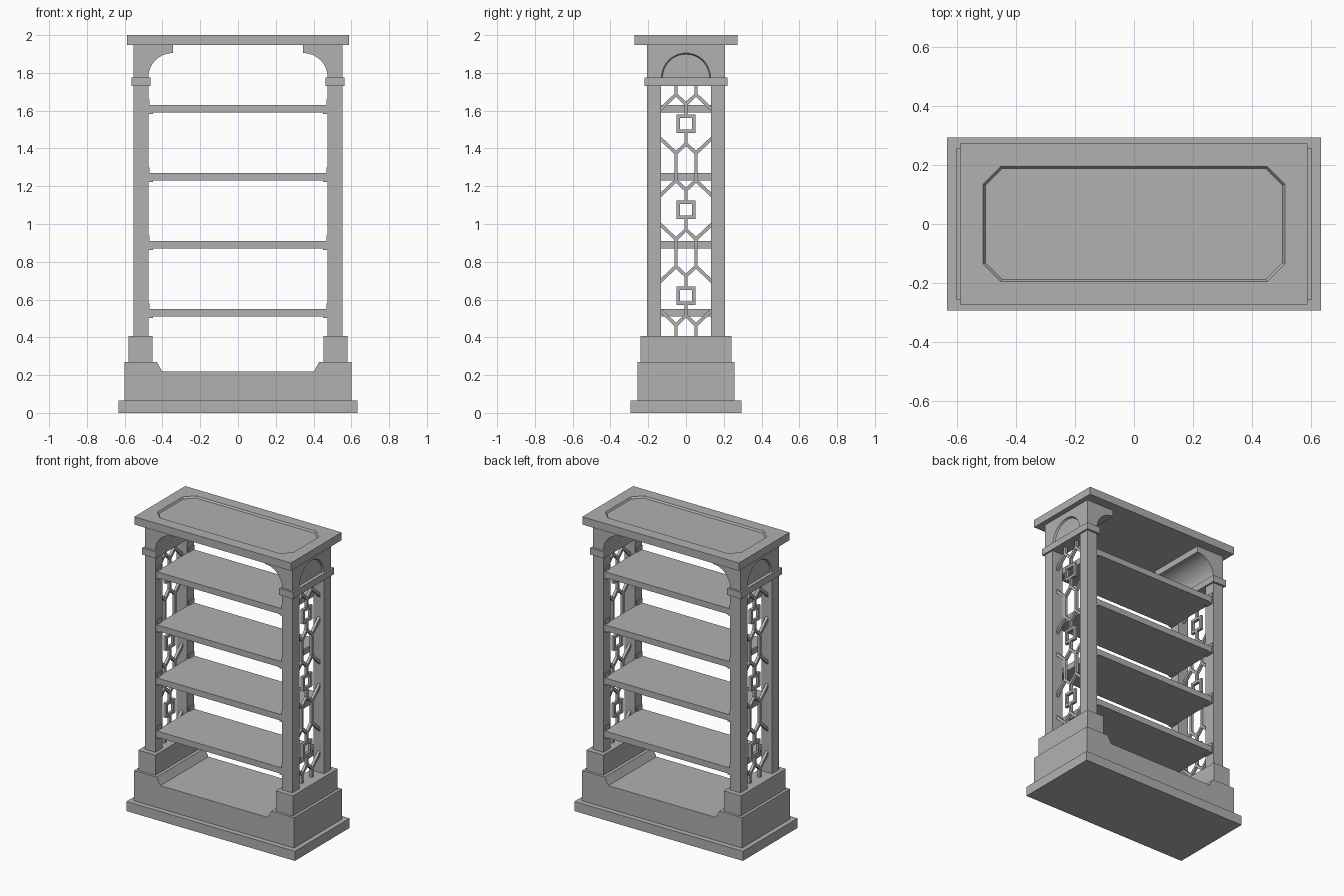
import bpy, bmesh, math

if "Cube" in bpy.data.objects:
    bpy.data.objects.remove(bpy.data.objects["Cube"])

grey = bpy.data.materials.new("dark_grey")
grey.diffuse_color = (0.44, 0.44, 0.44, 1)
grey.use_nodes = True
grey.node_tree.nodes["Principled BSDF"].inputs["Base Color"].default_value = grey.diffuse_color


def finish(name, bm):
    bmesh.ops.recalc_face_normals(bm, faces=bm.faces)
    me = bpy.data.meshes.new(name)
    bm.to_mesh(me)
    bm.free()
    me.materials.append(grey)
    ob = bpy.data.objects.new(name, me)
    bpy.context.collection.objects.link(ob)
    return ob


def add_loft(bm, pts_a, pts_b, axis, a, b):
    """Closed solid between two matching 2D profiles at a and b along an axis."""
    def place(p, t):
        return {'x': (t, p[0], p[1]), 'y': (p[0], t, p[1]), 'z': (p[0], p[1], t)}[axis]
    va = [bm.verts.new(place(p, a)) for p in pts_a]
    vb = [bm.verts.new(place(p, b)) for p in pts_b]
    n = len(va)
    bm.faces.new(va)
    bm.faces.new(vb[::-1])
    for i in range(n):
        j = (i + 1) % n
        bm.faces.new((va[i], vb[i], vb[j], va[j]))


def loft(name, pts_a, pts_b, axis, a, b):
    bm = bmesh.new()
    add_loft(bm, pts_a, pts_b, axis, a, b)
    return finish(name, bm)


def box(name, x0, x1, y0, y1, z0, z1):
    r = [(x0, y0), (x1, y0), (x1, y1), (x0, y1)]
    return loft(name, r, r, 'z', z0, z1)


def carve(ob, cutter):
    mod = ob.modifiers.new("recess", 'BOOLEAN')
    mod.operation = 'DIFFERENCE'
    mod.solver = 'EXACT'
    mod.object = cutter
    bpy.context.view_layer.objects.active = ob
    bpy.ops.object.modifier_apply(modifier=mod.name)
    bpy.data.objects.remove(cutter)


def octagon(hx, hy, c):
    return [(hx, -hy + c), (hx, hy - c), (hx - c, hy), (-hx + c, hy),
            (-hx, hy - c), (-hx, -hy + c), (-hx + c, -hy), (hx - c, -hy)]


SPRING = 1.775  # height where the arches start


def arch(r):
    return [(r * math.cos(math.pi * i / 32), SPRING + r * math.sin(math.pi * i / 32)) for i in range(33)]


# Base: plinth and raised-end body
box("plinth", -0.632, 0.632, -0.293, 0.293, 0, 0.065)
body = [(-0.60, 0.065), (0.60, 0.065), (0.60, 0.27), (0.43, 0.27), (0.402, 0.22),
        (-0.402, 0.22), (-0.43, 0.27), (-0.60, 0.27)]
loft("base_body", body, body, 'y', -0.257, 0.257)

# Top slab with bevelled octagonal recess
top = box("top_slab", -0.587, 0.587, -0.272, 0.272, 1.947, 2.0)
carve(top, loft("top_cutter", octagon(0.503, 0.188, 0.057), octagon(0.515, 0.200, 0.062), 'z', 1.988, 2.008))


# Lattice bars in the y-z plane
def add_bar(bm, p, q, x0, x1, w=0.018):
    dy, dz = q[0] - p[0], q[1] - p[1]
    k = w / 2 / math.hypot(dy, dz)
    ny, nz = -dz * k, dy * k
    quad = [(p[0] + ny, p[1] + nz), (q[0] + ny, q[1] + nz), (q[0] - ny, q[1] - nz), (p[0] - ny, p[1] - nz)]
    add_loft(bm, quad, quad, 'x', x0, x1)


def lattice(name, x0, x1):
    bm = bmesh.new()
    for c in (0.62, 1.075, 1.53):
        # Square ring
        for d in (-0.04, 0.04):
            add_bar(bm, (-0.049, c + d), (0.049, c + d), x0, x1)
            add_bar(bm, (d, c - 0.034), (d, c + 0.034), x0, x1)
        for v in (-1, 1):
            # Stub, then branches toward the centre and the posts
            add_bar(bm, (0, c + v * 0.045), (0, c + v * 0.112), x0, x1)
            for h in (-1, 1):
                knee = (h * 0.053, c + v * 0.155)
                end = c + v * 0.2275
                if v * (c - 1.075) > 0.1:
                    end = 1.74 if v > 0 else 0.40
                add_bar(bm, (0, c + v * 0.105), knee, x0, x1)
                add_bar(bm, knee, (h * 0.14, c + v * 0.073), x0, x1)
                add_bar(bm, knee, (knee[0], end), x0, x1)
    finish(name, bm)


for s, side in ((-1, "left"), (1, "right")):
    # Foot block, posts and capital
    box(side + "_foot_block", s * 0.452, s * 0.58, -0.24, 0.24, 0.27, 0.407)
    for f, end in ((-1, "front"), (1, "back")):
        box(f"{side}_{end}_post", s * 0.475, s * 0.553, f * 0.132, f * 0.206, 0.407, 1.73)
    box(side + "_capital", s * 0.463, s * 0.565, -0.22, 0.22, 1.73, SPRING)
    lattice(side + "_lattice", s * 0.505, s * 0.524)

    # Arched bracket with recessed arch on the outer face
    curve = [(s * (0.345 + 0.13 * math.cos(t)), SPRING + 0.13 * math.sin(t))
             for t in (math.pi / 2 * i / 16 for i in range(17))]
    prof = curve + [(s * 0.345, 1.947), (s * 0.553, 1.947), (s * 0.553, SPRING)]
    bracket = loft(side + "_bracket", prof, prof, 'y', -0.206, 0.206)
    carve(bracket, loft("arch_cutter", arch(0.124), arch(0.134), 'x', s * 0.541, s * 0.561))
    bpy.ops.object.select_all(action='DESELECT')
    bracket.select_set(True)
    bpy.context.view_layer.objects.active = bracket
    bpy.ops.object.shade_smooth_by_angle()

# Shelves with small L-shaped corner supports
for i, z in enumerate((0.509, 0.869, 1.229, 1.589)):
    box(f"shelf_{i + 1}", -0.475, 0.475, -0.198, 0.198, z, z + 0.041)
    for s in (-1, 1):
        for f in (-1, 1):
            ell = [(s * 0.475, z - 0.006), (s * 0.45, z - 0.006), (s * 0.45, z),
                   (s * 0.468, z), (s * 0.468, z + 0.07), (s * 0.475, z + 0.07)]
            loft(f"shelf_support_{i + 1}", ell, ell, 'y', f * 0.145, f * 0.2)
